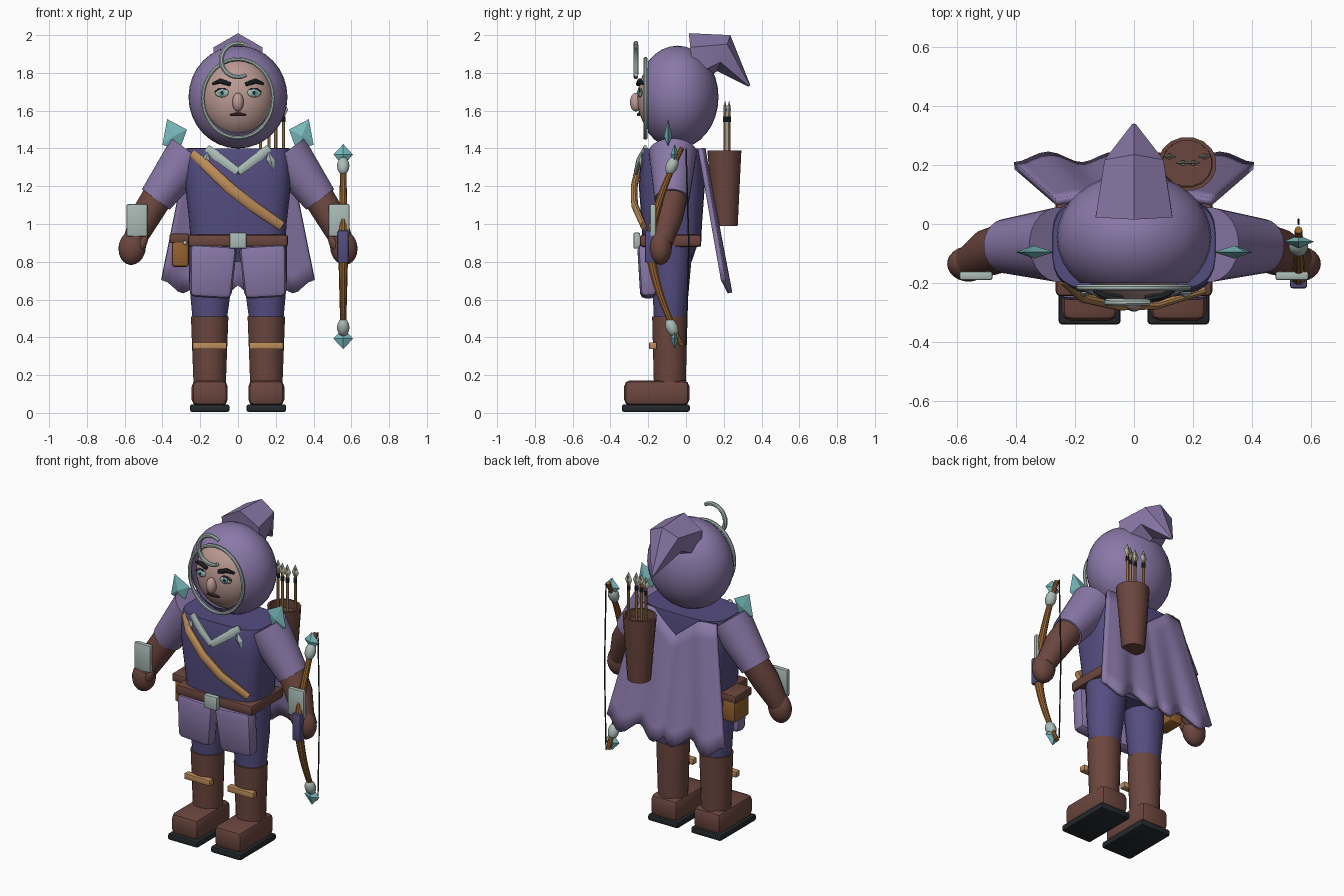
import bpy, bmesh, math
from mathutils import Vector as V, Matrix, Euler

if "Cube" in bpy.data.objects:
    bpy.data.objects.remove(bpy.data.objects["Cube"])


def mat(name, hexa):
    m = bpy.data.materials.new(name)
    c = [int(hexa[i:i + 2], 16) / 255 for i in (0, 2, 4)]
    m.diffuse_color = [((x + 0.055) / 1.055) ** 2.4 if x > 0.04 else x / 12.92 for x in c] + [1]
    m.use_nodes = True
    m.node_tree.nodes["Principled BSDF"].inputs["Base Color"].default_value = m.diffuse_color
    return m


LILAC, INDIGO = mat("lilac cloth", "8A78A8"), mat("indigo cloth", "544D80")
BROWN, TAN = mat("brown leather", "6B463E"), mat("tan strap", "BC8C58")
WOOD, PALE = mat("warm wood", "94622F"), mat("pale metal", "AABBB6")
TEAL, BLACK = mat("teal crystal", "78BABC"), mat("near black", "24292D")
SKIN, LIP = mat("skin", "BC9A93"), mat("dark lip", "4A302E")


def finish(name, bm, m, angle=35):
    bmesh.ops.recalc_face_normals(bm, faces=bm.faces)
    me = bpy.data.meshes.new(name)
    bm.to_mesh(me)
    bm.free()
    for p in me.polygons:
        p.use_smooth = True
    me.set_sharp_from_angle(angle=math.radians(angle))
    me.materials.append(m)
    ob = bpy.data.objects.new(name, me)
    bpy.context.collection.objects.link(ob)
    return ob


def box(name, c, s, m, bevel=0.0, rot=(0, 0, 0), taper=1.0, seg=2):
    bm = bmesh.new()
    bmesh.ops.create_cube(bm, size=1)
    for v in bm.verts:
        k = taper if v.co.z < 0 else 1
        v.co = V((v.co.x * s[0] * k, v.co.y * s[1], v.co.z * s[2]))
    if bevel:
        bmesh.ops.bevel(bm, geom=bm.edges[:], offset=bevel, segments=seg, profile=0.5, affect='EDGES')
    bm.transform(Matrix.Translation(c) @ Euler(rot).to_matrix().to_4x4())
    return finish(name, bm, m)


def ball(name, c, r, m, rot=(0, 0, 0), n=24, cut_y=None):
    bm = bmesh.new()
    bmesh.ops.create_uvsphere(bm, u_segments=n, v_segments=n // 2, radius=1)
    bm.transform(Matrix.Translation(c) @ Euler(rot).to_matrix().to_4x4() @ Matrix.Diagonal((*r, 1)))
    if cut_y is not None:
        bmesh.ops.bisect_plane(bm, geom=bm.verts[:] + bm.edges[:] + bm.faces[:], plane_co=(0, cut_y, 0),
                               plane_no=(0, -1, 0), clear_outer=True)
    return finish(name, bm, m, 60)


def loft(name, rings, m, n=24, p=2, closed=False):
    """Skin over rings of (centre, u axis, v axis); p > 2 squares the section."""
    bm = bmesh.new()
    loops = []
    for c, u, v in rings:
        row = []
        for i in range(n):
            a = 2 * math.pi * (i + 0.5) / n
            f = lambda t: math.copysign(abs(t) ** (2 / p), t)
            row.append(bm.verts.new(V(c) + V(u) * f(math.cos(a)) + V(v) * f(math.sin(a))))
        loops.append(row)
    pairs = list(zip(loops, loops[1:])) + ([(loops[-1], loops[0])] if closed else [])
    for a, b in pairs:
        for i in range(n):
            bm.faces.new((a[i], a[(i + 1) % n], b[(i + 1) % n], b[i]))
    if not closed:
        bm.faces.new(loops[0])
        bm.faces.new(loops[-1])
    return finish(name, bm, m)


def tube(name, pts, radii, m, n=12, closed=False, ref=(0, 1, 0), flat=1.0):
    pts = [V(p) for p in pts]
    rings = []
    for i, p in enumerate(pts):
        a = pts[i - 1] if i or closed else p
        b = pts[(i + 1) % len(pts)] if i < len(pts) - 1 or closed else p
        t = (b - a).normalized()
        u = t.cross(V(ref)).normalized()
        rings.append((p, u * radii[i], t.cross(u) * radii[i] * flat))
    return loft(name, rings, m, n, closed=closed)


def stack(name, rows, m, n=24, p=2):
    """Upright loft of (x, y, z, rx, ry) rows."""
    return loft(name, [((x, y, z), (rx, 0, 0), (0, ry, 0)) for x, y, z, rx, ry in rows], m, n, p)


def gem(name, corners, y, t, m):
    """Flat crystal: four x,z corners with a raised point front and back."""
    bm = bmesh.new()
    rim = [bm.verts.new((x, y, z)) for x, z in corners]
    cx, cz = (sum(c[k] for c in corners) / 4 for k in (0, 1))
    for dy in (-t, t):
        apex = bm.verts.new((cx, y + dy, cz))
        for i in range(4):
            bm.faces.new((rim[i], rim[(i + 1) % 4], apex))
    return finish(name, bm, m, 5)


def kite(x, z, w, h):
    return [(x - w, z), (x, z + h), (x + w, z), (x, z - h)]


# Legs, boots, arms, shoulder crystals and face features, both sides
for s, side in ((-1, "left"), (1, "right")):
    box(side + "_sole", (s * 0.15, -0.16, 0.025), (0.21, 0.36, 0.04), BLACK, 0.012)
    box(side + "_foot", (s * 0.15, -0.155, 0.105), (0.19, 0.345, 0.135), BROWN, 0.032)
    stack(side + "_boot_shaft", [(s * 0.15, -0.085, 0.12, 0.085, 0.085), (s * 0.15, -0.087, 0.51, 0.1, 0.093)], BROWN)
    box(side + "_boot_strap", (s * 0.15, -0.175, 0.355), (0.18, 0.04, 0.036), TAN, 0.005)
    stack(side + "_trouser", [(s * 0.15, -0.085, 0.48, 0.09, 0.085), (s * 0.145, -0.08, 0.7, 0.115, 0.1),
                              (s * 0.135, -0.08, 0.92, 0.125, 0.12)], INDIGO)
    box(side + "_thigh_plate", (s * 0.138, -0.205, 0.75), (0.25, 0.09, 0.28), LILAC, 0.03,
        (0.06, s * -0.06, 0), 0.88)
    tube(side + "_sleeve", [(s * 0.252, -0.07, 1.378), (s * 0.435, -0.075, 1.13)], [0.127, 0.092], LILAC, 24)
    tube(side + "_forearm", [(s * 0.41, -0.07, 1.17), (s * 0.49, -0.095, 1.04), (s * 0.555, -0.13, 0.9)],
         [0.083, 0.08, 0.058], BROWN, 20)
    ball(side + "_hand", (s * 0.56, -0.135, 0.875), (0.072, 0.06, 0.092), BROWN, (0, s * -0.15, 0))
    ball(side + "_thumb", (s * 0.505, -0.16, 0.9), (0.024, 0.026, 0.05), BROWN, (0, s * -0.4, 0), 12)
    box(side + "_bracer_plate", (s * 0.535, -0.175, 1.02), (0.112, 0.03, 0.17), PALE, 0.008)
    gem(side + "_shoulder_crystal", [(s * 0.375, 1.555), (s * 0.27, 1.5), (s * 0.31, 1.39), (s * 0.4, 1.42)],
        -0.095, 0.022, TEAL)
    tube(side + "_collar_arm", [(s * 0.165, -0.215, 1.4), (s * 0.08, -0.25, 1.335), (0, -0.265, 1.275)],
         [0.024, 0.026, 0.022], PALE, 8, flat=0.5)
    gem(side + "_collar_tip", [(s * 0.16, 1.38), (s * 0.2, 1.33), (s * 0.185, 1.285), (s * 0.15, 1.34)],
        -0.235, 0.015, PALE)
    ball(side + "_eye_white", (s * 0.086, -0.243, 1.695), (0.037, 0.01, 0.025), PALE, (0, 0, s * 0.2), 16)
    ball(side + "_iris", (s * 0.084, -0.25, 1.695), (0.018, 0.008, 0.021), TEAL, n=16)
    ball(side + "_pupil", (s * 0.084, -0.255, 1.695), (0.009, 0.006, 0.011), BLACK, n=12)
    tube(side + "_upper_lid", [(s * (0.086 + d), -0.25 + abs(d) * 0.15, 1.719 - d * d * 14) for d in
                               (-0.038, -0.015, 0.015, 0.038)], [0.004, 0.006, 0.006, 0.004], LIP, 6)
    tube(side + "_eyebrow", [(s * 0.04, -0.253, 1.74), (s * 0.095, -0.245, 1.757), (s * 0.135, -0.225, 1.742)],
         [0.012, 0.014, 0.007], BLACK, 8)

# Torso, hips and belt
stack("torso", [(0, -0.075, 0.88, 0.25, 0.155), (0, -0.075, 1.0, 0.258, 0.16), (0, -0.075, 1.2, 0.28, 0.175),
                (0, -0.072, 1.36, 0.285, 0.168), (0, -0.07, 1.4, 0.275, 0.16)], INDIGO, 32, 3.5)
stack("hips", [(0, -0.08, 0.8, 0.2, 0.11), (0, -0.08, 0.9, 0.25, 0.145)], INDIGO, 24, 3)
box("belt", (0, -0.082, 0.912), (0.53, 0.325, 0.066), BROWN, 0.016)
box("buckle", (0, -0.26, 0.912), (0.092, 0.035, 0.085), PALE, 0.008)
box("pouch", (-0.305, -0.06, 0.845), (0.09, 0.15, 0.145), WOOD, 0.015)
box("pouch_flap", (-0.31, -0.06, 0.925), (0.105, 0.165, 0.05), BROWN, 0.01)
ball("pouch_stud", (-0.28, -0.145, 0.9), (0.012, 0.01, 0.012), PALE, n=10)

# Chest strap
tube("chest_strap", [(-0.235, -0.19, 1.375), (-0.17, -0.25, 1.31), (-0.05, -0.275, 1.195), (0.07, -0.272, 1.1),
                     (0.23, -0.225, 0.99)], [0.026, 0.028, 0.03, 0.03, 0.026], TAN, 12, flat=0.6)

# Hood, its bent tip, and the face inside
ball("hood", (0, -0.045, 1.672), (0.262, 0.217, 0.272), LILAC, n=32, cut_y=-0.2)
loft("hood_tip", [((0, 0.03, 1.86), (0.15, 0, 0), (0, -0.015, 0.15)),
                  ((0, 0.2, 1.905), (0.115, 0, 0), (0, 0.035, 0.095)),
                  ((0, 0.335, 1.732), (0.008, 0, 0), (0, 0.005, 0.005))], LILAC, 6)
ball("face", (0, -0.1, 1.665), (0.192, 0.158, 0.214), SKIN, n=32)
ball("nose", (0, -0.265, 1.645), (0.03, 0.032, 0.05), SKIN, n=16)
tube("mouth", [(-0.042, -0.246, 1.576), (-0.015, -0.251, 1.58), (0.015, -0.251, 1.58), (0.042, -0.246, 1.576)],
     [0.005, 0.01, 0.01, 0.005], LIP, 8)
ring = [2 * math.pi * i / 40 for i in range(40)]
tube("hood_rim", [(0.186 * math.cos(a), -0.215, 1.665 + 0.208 * math.sin(a)) for a in ring],
     [0.011] * 40, PALE, 8, True)
arc = [math.radians(55 + 245 * i / 24) for i in range(25)]
tube("forehead_curl", [(0.088 * math.cos(a), -0.265, 1.868 + 0.09 * math.sin(a)) for a in arc],
     [0.011 + 0.003 * math.sin(math.pi * i / 24) for i in range(25)], PALE, 8)

# Cape with neckline dip, flare and pointed pleats
bm = bmesh.new()
NU, NV = 28, 8
grid = []
for j in range(NV + 1):
    v = j / NV
    for i in range(NU + 1):
        u = 2 * i / NU - 1
        wave = math.cos(2 * math.pi * (abs(u) - 0.72) / 0.56)
        top = 1.4 - 0.13 * max(0, 1 - abs(u) / 0.6)
        hem = 0.67 - 0.035 * wave
        y = 0.1 + 0.115 * v + 0.018 * v * wave - 0.025 * (1 - v) * u * u
        grid.append(bm.verts.new((u * (0.265 + 0.14 * v), y, top + (hem - top) * v)))
for j in range(NV):
    for i in range(NU):
        k = j * (NU + 1) + i
        bm.faces.new((grid[k], grid[k + 1], grid[k + NU + 2], grid[k + NU + 1]))
cape = finish("cape", bm, LILAC)
mod = cape.modifiers.new("thickness", 'SOLIDIFY')
mod.thickness, mod.offset = 0.025, 0

# Quiver with an open mouth, and arrows
stack("quiver", [(0.18, 0.21, 0.99, 0.068, 0.065), (0.18, 0.203, 1.39, 0.1, 0.092),
                 (0.18, 0.203, 1.39, 0.086, 0.08), (0.18, 0.205, 1.34, 0.084, 0.078)], BROWN, 16)
for i, (x, y) in enumerate(((0.12, 0.228), (0.165, 0.207), (0.2, 0.207), (0.24, 0.228))):
    tube(f"arrow_shaft_{i}", [(x, y, 1.2), (x, y, 1.63)], [0.009] * 2, TAN, 8)
    tube(f"arrow_band_{i}", [(x, y, 1.54), (x, y, 1.57)], [0.011] * 2, BLACK, 8)
    gem(f"arrow_head_{i}", kite(x, 1.605, 0.025, 0.05), y, 0.01, PALE)

# Bow held in the right hand
BX, BZ = 0.557, 0.88
ts = [i / 12 - 1 for i in range(25)]
tube("bow_limbs", [(BX, -0.19 + 0.17 * abs(t) ** 1.6, BZ + 0.525 * t) for t in ts],
     [0.027 - 0.014 * abs(t) for t in ts], WOOD, 10, ref=(1, 0, 0))
box("bow_grip", (BX, -0.19, BZ), (0.058, 0.055, 0.17), INDIGO, 0.008)
tube("bow_string", [(BX, 0.0, BZ - 0.52), (BX, 0.015, BZ), (BX, 0.0, BZ + 0.52)], [0.004] * 3, BLACK, 6)
for s, part in ((-1, "lower"), (1, "upper")):
    ball(part + "_bow_knot", (BX, -0.075, BZ + s * 0.428), (0.033, 0.032, 0.05), PALE, (s * -0.4, 0, 0), 16)
    gem(part + "_bow_crystal", kite(BX, BZ + s * 0.487, 0.052, 0.056), -0.06, 0.022, TEAL)
